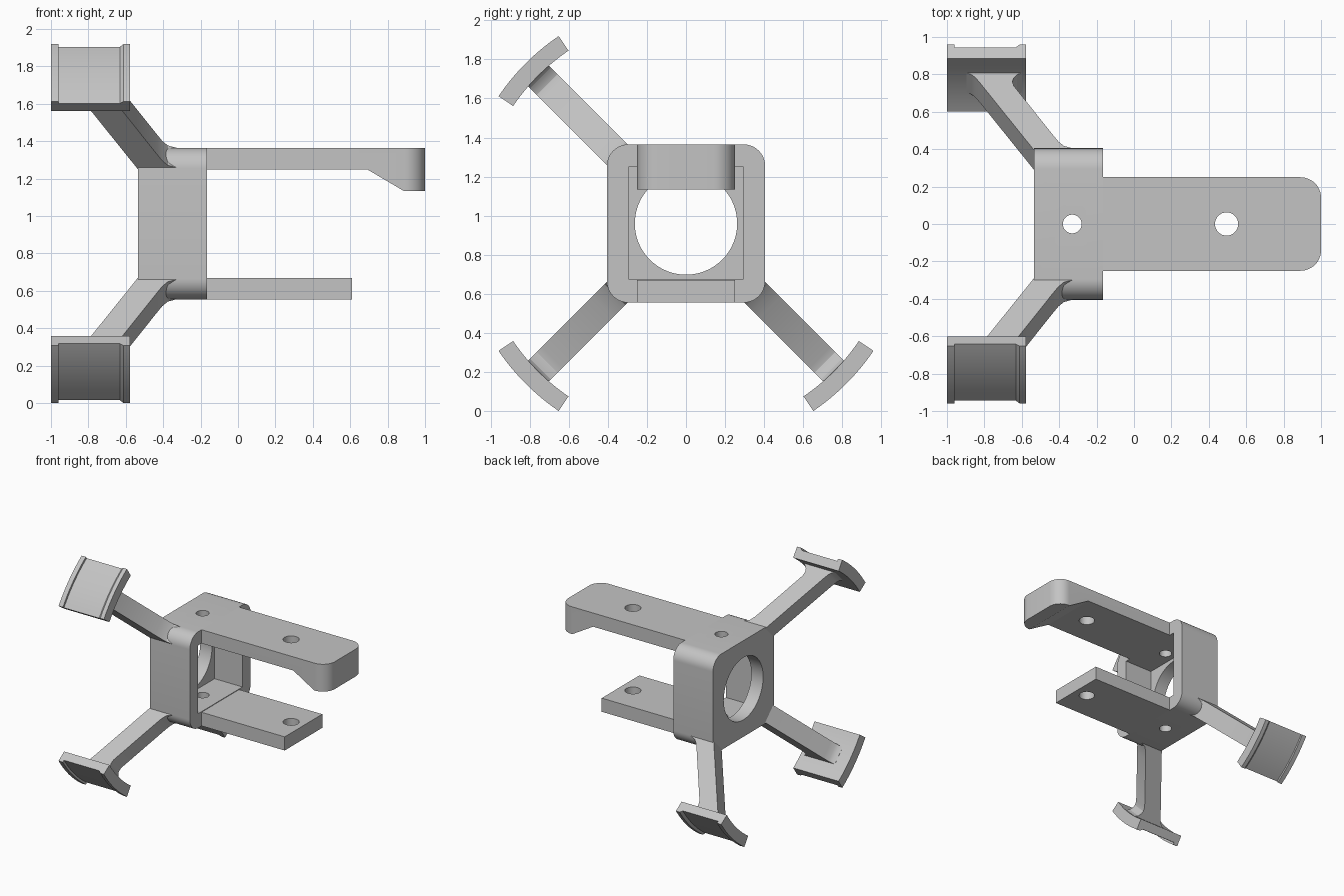
import bpy, bmesh, math
from mathutils import Matrix, Vector

if "Cube" in bpy.data.objects:
    bpy.data.objects.remove(bpy.data.objects["Cube"], do_unlink=True)

AXIS_Z = 0.96          # height of the ring centre
BODY_X = (-0.535, -0.165)

grey = bpy.data.materials.new("light_grey")
grey.use_nodes = True
grey.diffuse_color = (0.55, 0.55, 0.55, 1)
grey.node_tree.nodes["Principled BSDF"].inputs["Base Color"].default_value = (0.55, 0.55, 0.55, 1)


def add_object(name, bm):
    bmesh.ops.recalc_face_normals(bm, faces=bm.faces)
    mesh = bpy.data.meshes.new(name)
    bm.to_mesh(mesh)
    bm.free()
    mesh.materials.append(grey)
    obj = bpy.data.objects.new(name, mesh)
    bpy.context.collection.objects.link(obj)
    return obj


def activate(obj):
    bpy.ops.object.select_all(action='DESELECT')
    obj.select_set(True)
    bpy.context.view_layer.objects.active = obj


def loft(rings):
    """Closed solid through matching rings of points."""
    bm = bmesh.new()
    loops = [[bm.verts.new(p) for p in ring] for ring in rings]
    n = len(loops[0])
    for a, b in zip(loops, loops[1:]):
        for i in range(n):
            j = (i + 1) % n
            bm.faces.new((a[i], a[j], b[j], b[i]))
    bm.faces.new(loops[0])
    bm.faces.new(loops[-1])
    return bm


def box(x, y, z):
    return loft([[(px, py, pz) for px, py in
                  ((x[0], y[0]), (x[1], y[0]), (x[1], y[1]), (x[0], y[1]))] for pz in z])


def round_edges(bm, test, radius):
    edges = [e for e in bm.edges if test(e.verts[0].co, e.verts[1].co)]
    bmesh.ops.bevel(bm, geom=edges, offset=radius, segments=12, profile=0.5, affect='EDGES')


def rod(center, axis, radius, length):
    bm = bmesh.new()
    bmesh.ops.create_cone(bm, cap_ends=True, segments=64, radius1=radius, radius2=radius, depth=length)
    turn = Vector((0, 0, 1)).rotation_difference(Vector(axis)).to_matrix().to_4x4()
    bm.transform(Matrix.Translation(center) @ turn)
    return bm


def cut(obj, *shapes):
    for shape in shapes:
        cutter = add_object("cutter", shape)
        cutter.hide_render = True
        mod = obj.modifiers.new("cut", 'BOOLEAN')
        mod.operation = 'DIFFERENCE'
        mod.solver = 'EXACT'
        mod.object = cutter
        activate(obj)
        bpy.ops.object.modifier_apply(modifier=mod.name)
        bpy.data.objects.remove(cutter, do_unlink=True)


def smooth(obj):
    activate(obj)
    bpy.ops.object.shade_smooth_by_angle(angle=math.radians(25))


# Square housing: rounded block, open towards +x, round window in the back wall
bm = box(BODY_X, (-0.405, 0.405), (0.555, 1.365))
round_edges(bm, lambda a, b: abs(a.x - b.x) > 0.1, 0.11)
housing = add_object("housing", bm)
cut(housing,
    box((-0.425, 0), (-0.295, 0.295), (0.675, 1.25)),
    rod((-0.5, 0, AXIS_Z), (1, 0, 0), 0.262, 0.4),
    rod((-0.33, 0, AXIS_Z), (0, 0, 1), 0.05, 2))
smooth(housing)

# Upper tongue with hooked, rounded tip
hook = [(BODY_X[1], 1.25), (0.69, 1.25), (0.885, 1.135), (1, 1.135), (1, 1.365), (BODY_X[1], 1.365)]
bm = loft([[(x, y, z) for x, z in hook] for y in (-0.25, 0.25)])
round_edges(bm, lambda a, b: min(a.x, b.x) > 0.99 and abs(a.z - b.z) > 0.1, 0.11)
upper_tongue = add_object("upper_tongue", bm)

# Lower tongue, a plain plate
lower_tongue = add_object("lower_tongue", box((BODY_X[1], 0.61), (-0.25, 0.25), (0.555, 0.67)))

for tongue in (upper_tongue, lower_tongue):
    cut(tongue, rod((0.495, 0, AXIS_Z), (0, 0, 1), 0.062, 2))
    smooth(tongue)

# Splayed arm outline (x, distance from ring axis), filleted at both ends
arm_outline = [(-0.535, 0.45), (-0.535, 0.485), (-0.825, 0.995), (-0.85, 1.035), (-0.87, 1.055),
               (-0.895, 1.068), (-0.895, 1.09), (-0.6, 1.09), (-0.6, 1.068), (-0.625, 1.055),
               (-0.643, 1.03), (-0.65, 1.005), (-0.643, 0.97), (-0.437, 0.605), (-0.405, 0.55),
               (-0.375, 0.515), (-0.33, 0.498), (-0.33, 0.45)]
# Foot pad section with a raised rim at each side, swept around the ring axis
pad_section = [(-1, 1.07), (-1, 1.16), (-0.96, 1.16), (-0.96, 1.142), (-0.632, 1.142),
               (-0.612, 1.16), (-0.578, 1.16), (-0.578, 1.07)]
HALF = math.radians(10.8)
STEPS = 16

for name, angle in (("upper_front", 135), ("lower_front", 225), ("lower_back", 315)):
    place = Matrix.Translation((0, 0, AXIS_Z)) @ Matrix.Rotation(math.radians(angle), 4, 'X')
    arm = loft([[(x, u, t) for x, u in arm_outline] for t in (-0.075, 0.075)])
    arm.transform(place)
    smooth(add_object(name + "_arm", arm))

    sweep = [HALF * (2 * i / STEPS - 1) for i in range(STEPS + 1)]
    pad = loft([[(x, r * math.cos(a), r * math.sin(a)) for x, r in pad_section] for a in sweep])
    pad.transform(place)
    smooth(add_object(name + "_pad", pad))
